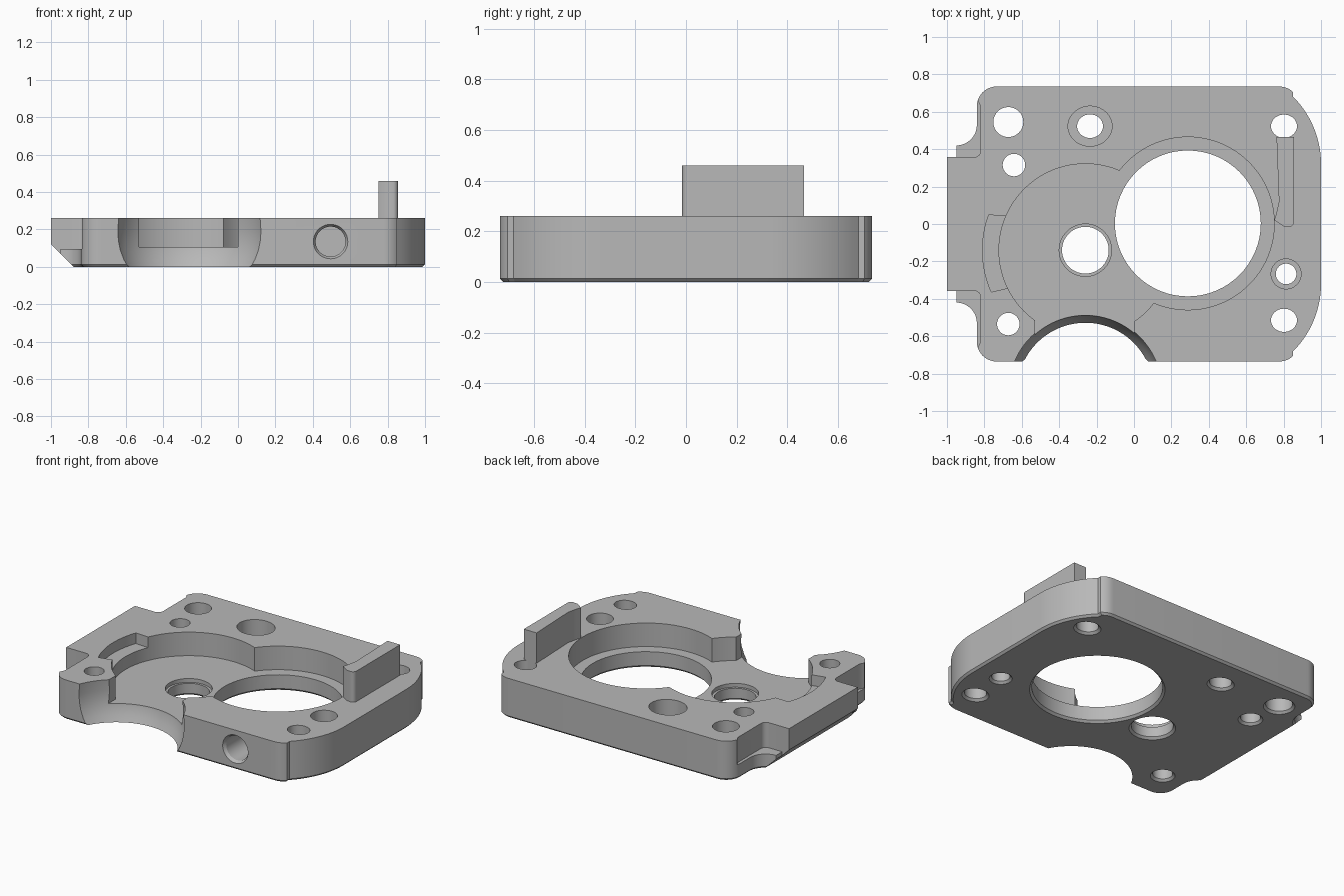
import bpy, bmesh
from math import sin, cos, pi, radians
from mathutils import Matrix

if "Cube" in bpy.data.objects:
    bpy.data.objects.remove(bpy.data.objects["Cube"])

metal = bpy.data.materials.new("satin grey metal")
metal.use_nodes = True
GREY = (0.48, 0.48, 0.48, 1)
metal.diffuse_color = GREY
metal.node_tree.nodes["Principled BSDF"].inputs["Base Color"].default_value = GREY

TOP, FLOOR = 0.26, 0.105   # plate top and pocket floor heights
OVER = TOP + 0.05          # cutters overshoot the surface


def finish(bm, name):
    bmesh.ops.recalc_face_normals(bm, faces=bm.faces)
    mesh = bpy.data.meshes.new(name)
    bm.to_mesh(mesh)
    bm.free()
    mesh.materials.append(metal)
    obj = bpy.data.objects.new(name, mesh)
    bpy.context.collection.objects.link(obj)
    return obj


def arc(cx, cy, r, a0, a1, n=10):
    angles = [radians(a0 + (a1 - a0) * i / n) for i in range(n + 1)]
    return [(cx + r * cos(a), cy + r * sin(a)) for a in angles]


def prism(name, pts, z0, z1, chamfer=0):
    """Extruded outline, optionally chamfered round its lower edge."""
    bm = bmesh.new()
    low = [bm.verts.new((x, y, z0 + chamfer)) for x, y in pts]
    high = [bm.verts.new((x, y, z1)) for x, y in pts]
    base = bm.faces.new(low[::-1])
    bm.faces.new(high)
    for i in range(len(pts)):
        j = (i + 1) % len(pts)
        bm.faces.new((low[i], low[j], high[j], high[i]))
    if chamfer:
        bm.normal_update()
        bmesh.ops.inset_region(bm, faces=[base], thickness=chamfer, use_even_offset=True)
        for v in base.verts:
            v.co.z = z0
    return finish(bm, name)


def box(name, x0, x1, y0, y1, z0, z1):
    return prism(name, [(x0, y0), (x1, y0), (x1, y1), (x0, y1)], z0, z1)


def lathe(name, profile, matrix, n=64):
    """Closed solid turned from (radius, height) points."""
    bm = bmesh.new()
    rings = [[bm.verts.new((r * cos(2 * pi * i / n), r * sin(2 * pi * i / n), z))
              for i in range(n)] for r, z in profile]
    for a, b in zip(rings, rings[1:]):
        for i in range(n):
            j = (i + 1) % n
            bm.faces.new((a[i], a[j], b[j], b[i]))
    bm.faces.new(rings[0][::-1])
    bm.faces.new(rings[-1])
    bm.transform(matrix)
    return finish(bm, name)


def at(x, y, z=0):
    return Matrix.Translation((x, y, z))


# Plate outline: upper half from the right side round to the left, then mirrored
half = arc(0.49, 0.32, 0.51, 0, 45, 14)
half += arc(0.777, 0.63, 0.105, 45, 90, 6)
half += arc(-0.735, 0.63, 0.105, 90, 180)
half += arc(-0.95, 0.53, 0.11, 0, -90)
half += [(-0.95, 0.357), (-1, 0.357)]
outline = half + [(x, -y) for x, y in reversed(half)]
plate = prism("mounting_plate", outline, 0, TOP, 0.013)

cutters = []

# Pocket: two overlapping round recesses, an opening to the front
main, bore = (-0.26, -0.14), (0.288, 0.003)
for x, y in (main, bore):
    cutters.append(lathe("pocket_cutter", [(0.462, FLOOR), (0.462, OVER)], at(x, y), 96))
cutters.append(box("opening_cutter", -0.53, 0.0, -0.66, -0.5, FLOOR, OVER))

# Shallow crescent slot beside the pocket
slot = arc(*main, 0.55, 160, 204, 20) + arc(*main, 0.43, 207, 155, 20)
cutters.append(prism("slot_cutter", slot, 0.19, OVER))

# Curved front scoop with a hollow wall
scoop = [(0.365, -0.05), (0.365, 0), (0.385, 0.04), (0.402, 0.09),
         (0.411, 0.14), (0.414, 0.19), (0.41, TOP), (0.41, OVER)]
cutters.append(lathe("scoop_cutter", scoop, at(-0.26, -0.893), 96))


# Through holes: chamfered below, optional wider seat above
def hole(x, y, r, seat=0, seat_z=0, stretch=1):
    c = 0.014
    profile = [(r + c, -0.05), (r + c, 0), (r, c)]
    if seat:
        profile += [(r, seat_z), (seat, seat_z)]
    profile.append((seat or r, OVER))
    cutters.append(lathe("hole_cutter", profile, at(x, y) @ Matrix.Diagonal((stretch, 1, 1, 1))))


hole(*bore, 0.39)
hole(*main, 0.125, 0.14, 0.08)
hole(-0.672, 0.545, 0.08)
hole(-0.642, 0.315, 0.06)
hole(-0.672, -0.535, 0.06)
hole(-0.235, 0.523, 0.063, 0.107, 0.1, 1.1)
hole(0.802, 0.523, 0.062, stretch=1.12)
hole(0.802, -0.515, 0.062, stretch=1.12)
hole(0.813, -0.267, 0.055, 0.08, 0.16)

# Chamfered blind hole in the front face
front = at(0.495, -0.735, 0.135) @ Matrix.Rotation(pi / 2, 4, "X")
cutters.append(lathe("front_hole_cutter",
                     [(0.08, -0.25), (0.08, -0.02), (0.092, 0), (0.092, 0.05)], front))

# Stepped notches at both left corners, with a small inner fillet
for s in (1, -1):
    notch = [(-1.1, 0.357)] + arc(-0.855, 0.392, 0.035, -90, 0, 6)
    notch += [(-0.82, 0.63), (-0.845, 0.68), (-1.1, 0.68)]
    cutters.append(prism("notch_cutter", [(x, s * y) for x, y in notch], 0.095, OVER))

# Sloping underside along the left edge
slope = prism("slope_cutter", [(-1.1, 0.22), (-1.1, -0.1), (-0.78, -0.1)], -1, 1)
slope.data.transform(Matrix.Rotation(pi / 2, 4, "X"))
cutters.append(slope)

# Cut everything, then bake the result and drop the cutters
for c in cutters:
    c.hide_render = True
    mod = plate.modifiers.new(c.name, "BOOLEAN")
    mod.operation = "DIFFERENCE"
    mod.solver = "EXACT"
    mod.object = c
graph = bpy.context.evaluated_depsgraph_get()
baked = bpy.data.meshes.new_from_object(plate.evaluated_get(graph))
plate.modifiers.clear()
plate.data = baked
baked.materials.clear()
baked.materials.append(metal)
for c in cutters:
    bpy.data.objects.remove(c)

# Raised stop block on the right
block = [(0.762, 0.465), (0.855, 0.465), (0.855, 0.01)]
block += arc(0.83, 0.01, 0.025, 0, -90, 5)
block += [(0.8, -0.012), (0.75, 0.02), (0.762, 0.06), (0.775, 0.12)]
stop = prism("stop_block", block, 0.12, 0.46)

for obj in (plate, stop):
    bpy.ops.object.select_all(action="DESELECT")
    obj.select_set(True)
    bpy.context.view_layer.objects.active = obj
    bpy.ops.object.shade_smooth_by_angle(angle=radians(30))
